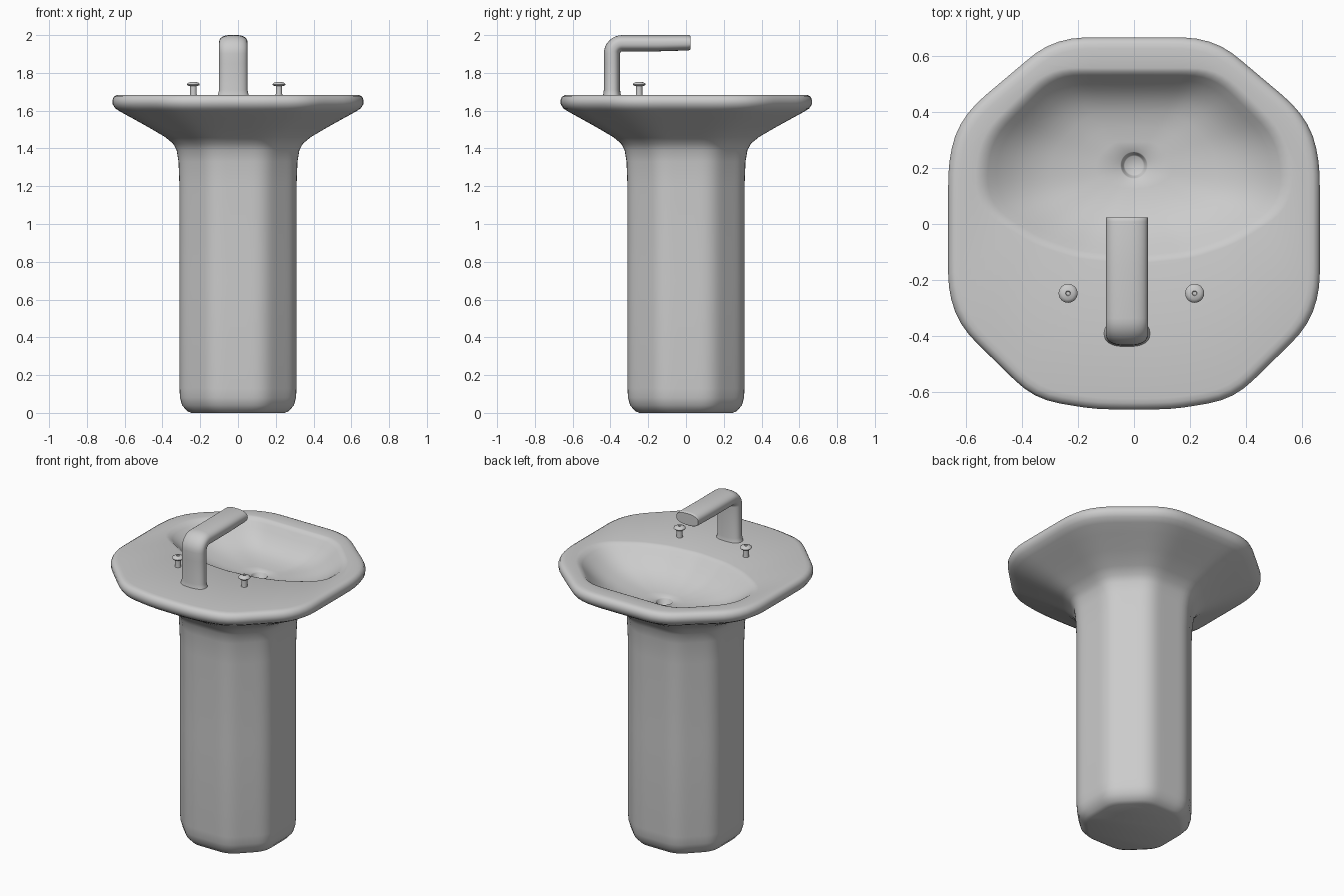
import bpy, bmesh
from math import sin, cos, pi, radians, copysign
from mathutils import Vector

if "Cube" in bpy.data.objects:
    bpy.data.objects.remove(bpy.data.objects["Cube"])

N = 96
DRAIN = Vector((0, 0.21))


def finish(name, rings, cap_start=True, cap_end=True, angle=50):
    """Loft a list of equal-length closed rings into a smooth object."""
    bm = bmesh.new()
    loops = [[bm.verts.new(p) for p in r] for r in rings]
    n = len(loops[0])
    for a, b in zip(loops, loops[1:]):
        for i in range(n):
            j = (i + 1) % n
            bm.faces.new((a[i], a[j], b[j], b[i]))
    if cap_start:
        bm.faces.new(loops[0][::-1])
    if cap_end:
        bm.faces.new(loops[-1])
    bmesh.ops.recalc_face_normals(bm, faces=bm.faces)
    mesh = bpy.data.meshes.new(name)
    bm.to_mesh(mesh)
    bm.free()
    ob = bpy.data.objects.new(name, mesh)
    bpy.context.collection.objects.link(ob)
    bpy.ops.object.select_all(action='DESELECT')
    ob.select_set(True)
    bpy.context.view_layer.objects.active = ob
    bpy.ops.object.shade_smooth_by_angle(angle=radians(angle))
    return ob


def outline(half, centre=Vector((0, 0)), passes=2):
    """Mirror a half outline, sample it by angle and soften the corners."""
    poly = [Vector(p) for p in half] + [Vector((-x, y)) for x, y in half[::-1] if x > 0]
    pts = []
    for i in range(N):
        d = Vector((sin(2 * pi * i / N), cos(2 * pi * i / N)))
        best = 0
        for a, b in zip(poly, poly[1:] + poly[:1]):
            e, w = b - a, a - centre
            den = d.x * e.y - d.y * e.x
            if abs(den) < 1e-9:
                continue
            t = (w.x * e.y - w.y * e.x) / den
            s = (w.x * d.y - w.y * d.x) / den
            if t > 0 and -1e-6 <= s <= 1 + 1e-6:
                best = max(best, t)
        pts.append(centre + d * best)
    for _ in range(passes):
        pts = [(pts[i - 1] + pts[i] * 2 + pts[(i + 1) % N]) / 4 for i in range(N)]
    return pts


# Cross-sections: pedestal, outer rim, bowl opening
pedestal = outline([(0, .31), (.11, .31), (.16, .29), (.29, .16), (.31, .11),
                    (.31, -.11), (.29, -.16), (.16, -.29), (.11, -.31), (0, -.31)])
rim = outline([(0, .668), (.22, .668), (.325, .635), (.58, .42), (.64, .33), (.665, .21),
               (.665, -.23), (.64, -.325), (.6, -.39), (.385, -.6), (.31, -.635),
               (.15, -.662), (0, -.665)], passes=1)
bowl = outline([(0, .545), (.25, .545), (.33, .51), (.5, .34), (.54, .26), (.55, .12),
                (.51, .04), (.35, -.06), (.2, -.11), (0, -.13)], DRAIN)

rings = []
# Pedestal shaft
for s, z in [(.8, 0), (.87, .01), (.955, .04), (.99, .08), (1, .13), (1, .7), (1, 1.2)]:
    rings.append([(p.x * s, p.y * s, z) for p in pedestal])
# Flare to the rim (blend between the two cross-sections)
for r, z in [(.315, 1.33), (.325, 1.39), (.343, 1.425), (.385, 1.46), (.47, 1.51),
             (.56, 1.56), (.62, 1.593), (.65, 1.612), (.664, 1.635), (.665, 1.655)]:
    t = (r - .31) / .355
    rings.append([(*p.lerp(q, t), z) for p, q in zip(pedestal, rim)])
# Rounded rim top and deck
for s, z in [(.988, 1.674), (.965, 1.682), (.94, 1.684)]:
    rings.append([(p.x * s, p.y * s, z) for p in rim])
# Bowl: steep at the far side, gentler under the tap
for t, steep, gentle in [(1.04, 1.684, 1.684), (1, 1.68, 1.68), (.96, 1.663, 1.668),
                         (.9, 1.632, 1.648), (.8, 1.59, 1.616), (.68, 1.557, 1.582),
                         (.55, 1.538, 1.556), (.4, 1.527, 1.536), (.25, 1.521, 1.524)]:
    ring = []
    for i, p in enumerate(bowl):
        w = (1 - cos(2 * pi * i / N)) / 2
        ring.append((*DRAIN.lerp(p, t), steep + (gentle - steep) * w))
    rings.append(ring)
# Drain recess
for r, z in [(.049, 1.518), (.045, 1.514), (.038, 1.485), (.033, 1.48)]:
    rings.append([(DRAIN.x + r * sin(2 * pi * i / N), DRAIN.y + r * cos(2 * pi * i / N), z)
                  for i in range(N)])
finish("basin_and_pedestal", rings)

# Tap: flattened oval section swept along a bent path (y, z, angle, scale)
path = [(-.392, 1.675, 0, 1.14), (-.392, 1.69, 0, 1.06), (-.392, 1.71, 0, 1), (-.392, 1.85, 0, 1)]
for k in range(9):
    a = k / 8 * pi / 2
    path.append((-.337 - .055 * cos(a), 1.902 + .055 * sin(a), a, 1))
path += [(-.15, 1.957, pi / 2, 1), (.008, 1.96, pi / 2, .96), (.018, 1.96, pi / 2, .92),
         (.024, 1.96, pi / 2, .82)]
rings = []
for y, z, a, s in path:
    ring = []
    for i in range(40):
        c, d = cos(2 * pi * i / 40), sin(2 * pi * i / 40)
        u = .075 * copysign(abs(c) ** .8, c) * (1 if a else s)
        v = .043 * copysign(abs(d) ** .8, d) * s
        ring.append((-.025 + u, y - v * cos(a), z + v * sin(a)))
    rings.append(ring)
finish("tap_spout", rings)

# Two mushroom-shaped tap handles
profile = [(.019, 1.675), (.017, 1.69), (.017, 1.73), (.03, 1.733), (.034, 1.738),
           (.032, 1.744), (.022, 1.75), (.009, 1.752), (.007, 1.747), (.003, 1.746)]
for name, x in (("left_handle", -.236), ("right_handle", .217)):
    finish(name, [[(x + r * cos(2 * pi * i / 24), -.248 + r * sin(2 * pi * i / 24), z)
                   for i in range(24)] for r, z in profile])
